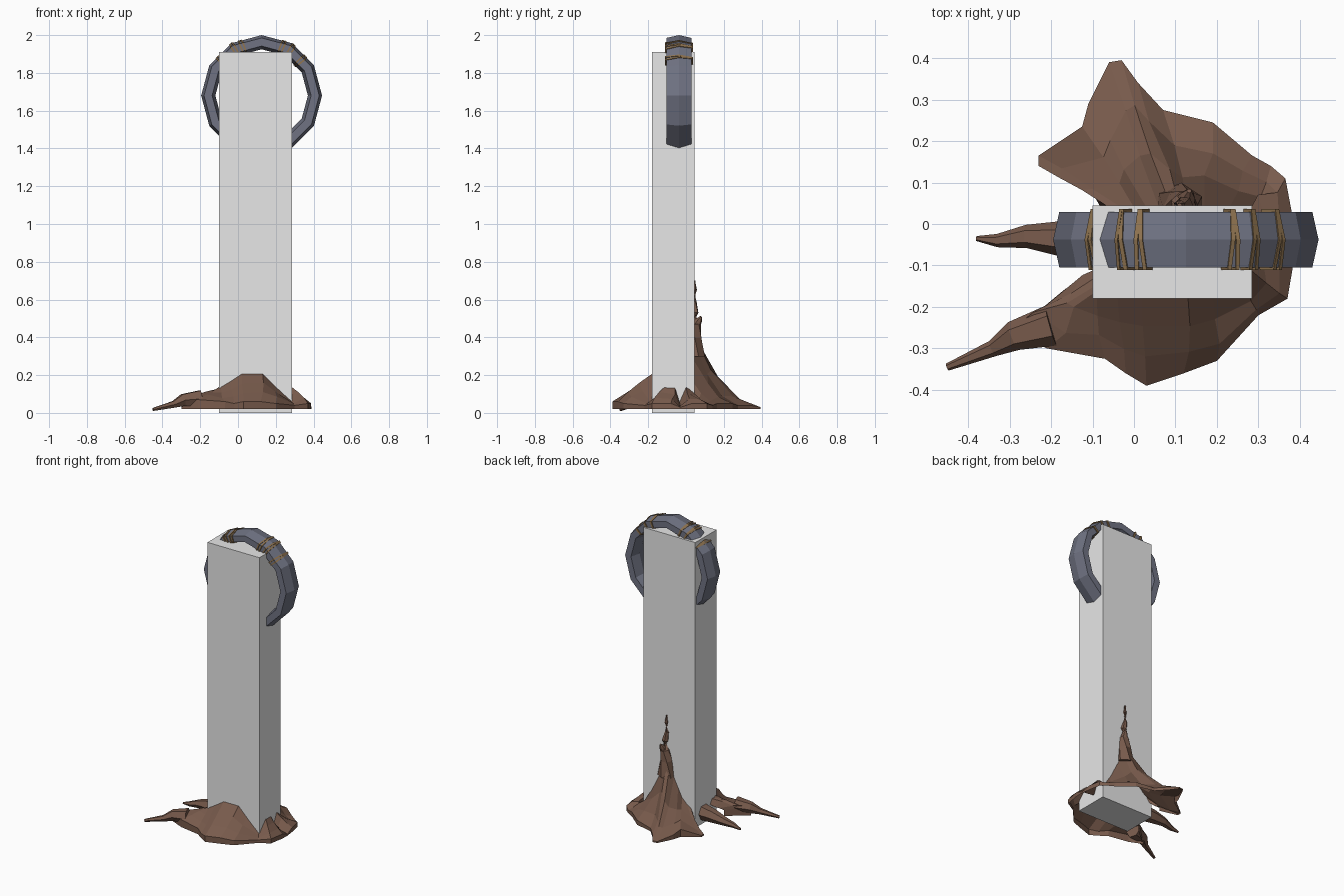
import bpy, bmesh, math, random
from mathutils import Vector

if "Cube" in bpy.data.objects:
    bpy.data.objects.remove(bpy.data.objects["Cube"])

random.seed(4)


def material(name, rgb):
    m = bpy.data.materials.new(name)
    m.diffuse_color = (*rgb, 1)
    m.use_nodes = True
    m.node_tree.nodes["Principled BSDF"].inputs["Base Color"].default_value = m.diffuse_color
    return m


STONE = material("pale grey", (0.8, 0.8, 0.8))
STEEL = material("slate blue grey", (0.16, 0.17, 0.225))
BARK = material("bark brown", (0.19, 0.105, 0.073))
ROPE = material("tan rope", (0.28, 0.175, 0.08))


def loft(name, rows, mat, wrap_rows=False, wrap_cols=True, caps=False):
    """Skin a grid of points with flat quads."""
    bm = bmesh.new()
    grid = [[bm.verts.new(p) for p in row] for row in rows]
    n, m = len(grid), len(grid[0])
    for i in range(n if wrap_rows else n - 1):
        for j in range(m if wrap_cols else m - 1):
            a, b = grid[i], grid[(i + 1) % n]
            k = (j + 1) % m
            bm.faces.new((a[j], a[k], b[k], b[j]))
    if caps:
        bm.faces.new(grid[0])
        bm.faces.new(grid[-1])
    bmesh.ops.recalc_face_normals(bm, faces=bm.faces)
    me = bpy.data.meshes.new(name)
    bm.to_mesh(me)
    bm.free()
    me.materials.append(mat)
    ob = bpy.data.objects.new(name, me)
    bpy.context.collection.objects.link(ob)
    return ob


def tube(name, path, mat, sides=6):
    """Tapered tube along (x, y, z, radius) points."""
    pts = [Vector(p[:3]) for p in path]
    rows = []
    for i, p in enumerate(path):
        d = pts[min(i + 1, len(pts) - 1)] - pts[max(i - 1, 0)]
        q = d.to_track_quat('Z', 'Y')
        rows.append([pts[i] + q @ Vector((math.cos(a), math.sin(a), 0)) * p[3]
                     for a in (math.tau * k / sides for k in range(sides))])
    return loft(name, rows, mat, caps=True)


# Square pillar
loft("pillar", [[(x, y, z) for x, y in ((-.10, -.18), (.285, -.18), (.285, .045), (-.10, .045))]
                for z in (0, 1.91)], STONE, caps=True)

# Twelve-sided ring with a six-sided section (radius, y)
SECTION = [(.32, 0), (.305, .067), (.262, .067), (.245, 0), (.262, -.067), (.305, -.067)]


def ring_point(deg, r, y):
    r *= math.cos(math.radians(15)) / math.cos(math.radians(deg % 30 - 15))
    a = math.radians(deg)
    return (.125 + r * math.cos(a), -.0375 + y, 1.68 + r * math.sin(a))


loft("ring", [[ring_point(d, r, y) for r, y in SECTION] for d in range(0, 360, 30)],
     STEEL, wrap_rows=True)

# Rope wraps: two slightly crossed strands each
for i, deg in enumerate((42, 57.5, 67.5, 111.5, 120.5, 139)):
    for j, tilt in enumerate((14, -10)):
        rows = []
        for da, s in ((-.9, .95), (-.9, 1.1), (.9, 1.1), (.9, .95)):
            rows.append([ring_point(deg + da + (j - .5) * 2.2 + tilt * y,
                                    .283 + (r - .283) * s, y * s) for r, y in SECTION])
        loft(f"rope_wrap_{i}_{j}", rows, ROPE, wrap_rows=True)

# Root mound: spokes (outer x, outer y, rim height, place along pillar edge, height at pillar)
BACK = [(-.11, .11, .05, -.08, .10), (-.23, .14, .03, -.06, .13), (-.23, .165, .03, -.03, .15),
        (-.125, .235, .07, 0, .18), (-.11, .29, .05, .03, .24), (-.06, .39, .03, .06, .30),
        (-.03, .395, .03, .09, .38), (.01, .34, .04, .11, .42), (.07, .275, .04, .13, .38),
        (.19, .245, .05, .17, .28), (.285, .165, .05, .23, .16), (.33, .14, .04, .28, .08)]
RIGHT = [(.365, .11, .05, .035, .11), (.38, .03, .05, .0, .14), (.388, -.03, .03, -.04, .05),
         (.387, -.08, .05, -.06, .14), (.37, -.18, .05, -.11, .14)]
FRONT = [(.30, -.22, .04, .28, .07), (.20, -.33, .05, .19, .15), (.12, -.36, .06, .13, .21),
         (.03, -.39, .06, .02, .21), (-.02, -.36, .05, -.04, .17), (-.07, -.325, .06, -.09, .14)]
LEFT = [(-.21, -.30, .07, -.165, .14), (-.30, -.26, .08, -.15, .13),
        (-.26, -.235, .07, -.13, .13), (-.17, -.16, .06, -.11, .10)]


def spokes(rows, axis, edge, power):
    out = []
    for ox, oy, rim, s, h in rows:
        ix, iy = (s, edge) if axis == 'x' else (edge, s)
        line = [(ox, oy, .02)]
        for t in (0, .33, .66, 1):
            j = random.uniform(-.012, .012) if 0 < t < 1 else 0
            line.append((ox + (ix - ox) * t + j, oy + (iy - oy) * t - j,
                         rim + (h - rim) * t ** power + j * .6))
        out.append(line)
    return out


loft("root_mound", spokes(BACK, 'x', .04, 1.8) + spokes(RIGHT, 'y', .28, 1.2)
     + spokes(FRONT, 'x', -.175, 1.1) + spokes(LEFT, 'y', -.095, 1.0),
     BARK, wrap_cols=False)

# Creeping roots
tube("left_root", [(-.07, -.045, .075, .055), (-.18, -.035, .07, .042), (-.26, -.03, .06, .028),
                   (-.33, -.04, .045, .016), (-.38, -.035, .035, .006)], BARK)
tube("front_left_root", [(-.20, -.245, .075, .05), (-.29, -.27, .068, .036),
                         (-.34, -.30, .045, .02), (-.45, -.345, .018, .009)], BARK)
tube("climbing_root", [(.11, .04, .30, .06), (.112, .043, .40, .042), (.12, .047, .47, .032),
                       (.122, .045, .53, .022), (.108, .042, .59, .014),
                       (.112, .045, .65, .013), (.11, .045, .70, .006)], BARK)
tube("root_knot", [(.122, .05, .46, .026), (.13, .068, .49, .018), (.133, .08, .51, .006)], BARK)
